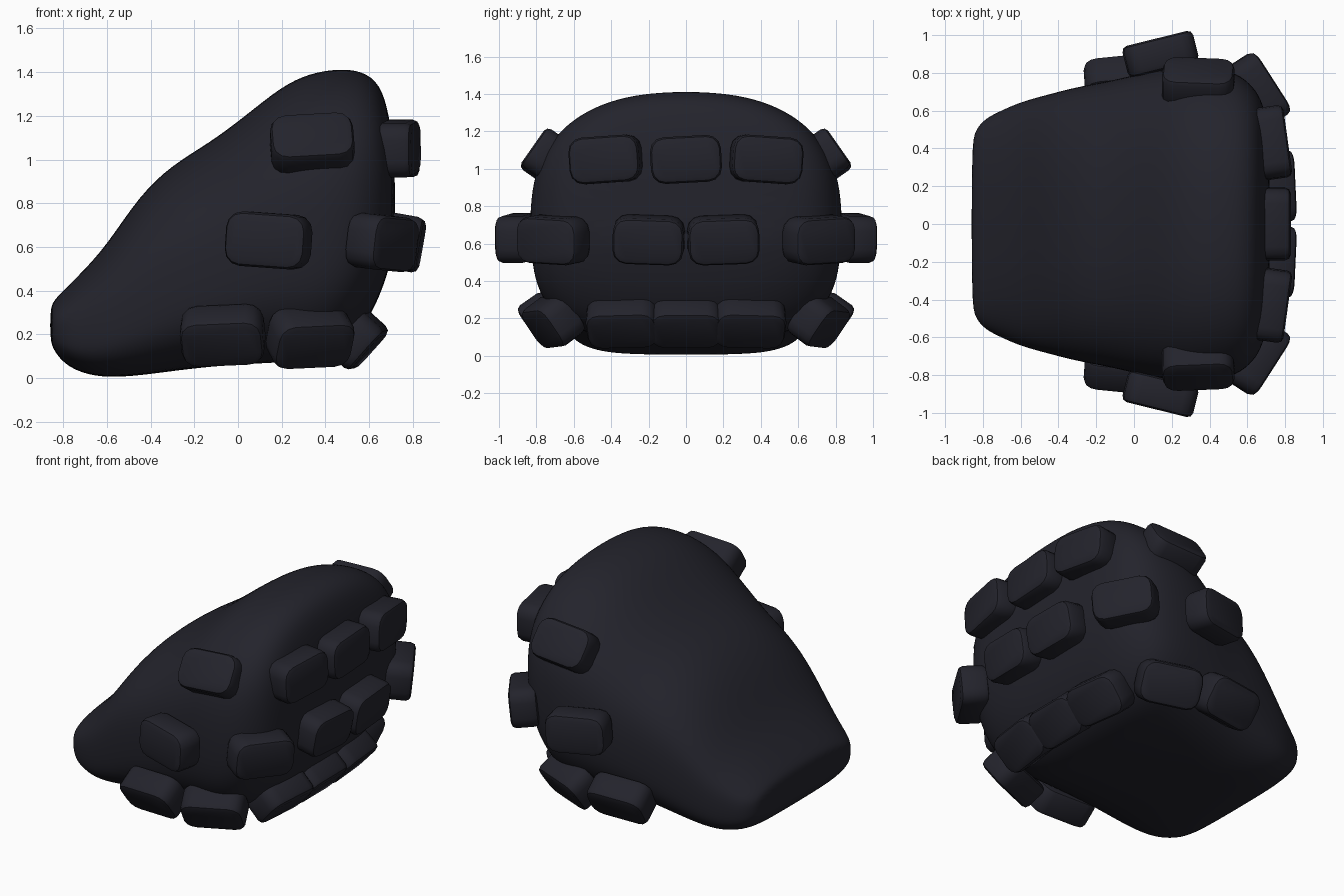
import bpy, bmesh, math
from mathutils import Matrix, Vector

cube = bpy.data.objects.get("Cube")
if cube:
    bpy.data.objects.remove(cube, do_unlink=True)

# Single dark slate colour
slate = bpy.data.materials.new("dark_slate")
slate.use_nodes = True
color = (0.017, 0.017, 0.025, 1)
slate.diffuse_color = color
shader = slate.node_tree.nodes["Principled BSDF"]
shader.inputs["Base Color"].default_value = color
shader.inputs["Roughness"].default_value = 0.8


def add_object(name, bm, angle):
    bmesh.ops.recalc_face_normals(bm, faces=bm.faces[:])
    mesh = bpy.data.meshes.new(name)
    bm.to_mesh(mesh)
    bm.free()
    mesh.materials.append(slate)
    obj = bpy.data.objects.new(name, mesh)
    bpy.context.collection.objects.link(obj)
    bpy.ops.object.select_all(action="DESELECT")
    obj.select_set(True)
    bpy.context.view_layer.objects.active = obj
    bpy.ops.object.shade_smooth_by_angle(angle=math.radians(angle))
    return obj


# Body: lofted rounded sections (x, bottom, top, half width, lower power)
SECTIONS = [
    (-0.86, 0.17, 0.32, 0.42, 4),
    (-0.84, 0.12, 0.36, 0.50, 4),
    (-0.79, 0.06, 0.41, 0.56, 4),
    (-0.71, 0.02, 0.49, 0.60, 4),
    (-0.60, 0.00, 0.61, 0.65, 4),
    (-0.45, 0.01, 0.84, 0.69, 4),
    (-0.30, 0.03, 0.98, 0.73, 3.6),
    (-0.13, 0.05, 1.08, 0.76, 3.4),
    (0.03, 0.06, 1.20, 0.80, 3.2),
    (0.20, 0.07, 1.34, 0.83, 3.2),
    (0.33, 0.07, 1.40, 0.84, 3.2),
    (0.46, 0.11, 1.42, 0.83, 3.2),
    (0.57, 0.22, 1.41, 0.79, 3),
    (0.65, 0.37, 1.35, 0.71, 3),
    (0.69, 0.50, 1.22, 0.62, 3),
    (0.72, 0.60, 1.00, 0.45, 3),
]
RING = 28


def section_ring(bm, x, low, high, width, power):
    ring = []
    for i in range(RING):
        a = math.tau * i / RING
        c, s = math.cos(a), math.sin(a)
        n = 2.4 if s >= 0 else power
        y = width * math.copysign(abs(c) ** (2 / n), c)
        z = (low + high) / 2 + (high - low) / 2 * math.copysign(abs(s) ** (2 / n), s)
        ring.append(bm.verts.new((x, y, z)))
    return ring


bm = bmesh.new()
rings = [section_ring(bm, *s) for s in SECTIONS]
for a, b in zip(rings, rings[1:]):
    for i in range(RING):
        j = (i + 1) % RING
        bm.faces.new((a[i], a[j], b[j], b[i]))
bm.faces.new(rings[0])
bm.faces.new(rings[-1])
body = add_object("body", bm, 60)
smooth = body.modifiers.new("smooth", "SUBSURF")
smooth.levels = smooth.render_levels = 2


# Rounded block, thickness on local x, facing outwards by yaw and pitch
def add_block(name, place, yaw, pitch, roll):
    bm = bmesh.new()
    size = Vector((0.17, 0.38, 0.25))
    bmesh.ops.create_cube(bm, size=1, matrix=Matrix.Diagonal(size).to_4x4())
    corners = [e for e in bm.edges
               if abs(e.verts[0].co.x - e.verts[1].co.x) > 0.1]
    bmesh.ops.bevel(bm, geom=corners, offset=0.075, segments=3,
                    profile=0.5, affect="EDGES")
    rims = [e for e in bm.edges
            if abs(e.verts[0].co.x - e.verts[1].co.x) < 0.01]
    bmesh.ops.bevel(bm, geom=rims, offset=0.03, segments=2,
                    profile=0.5, affect="EDGES")
    turn = (Matrix.Rotation(math.radians(yaw), 4, "Z")
            @ Matrix.Rotation(math.radians(-pitch), 4, "Y")
            @ Matrix.Rotation(math.radians(roll), 4, "X"))
    bm.transform(Matrix.Translation(place) @ turn)
    add_object(name, bm, 40)


# Blocks: name, place, yaw, pitch, roll; mirrored over y when off centre
BLOCKS = [
    ("upper_side_block", (0.34, 0.75, 1.07), 90, 35, -4),
    ("upper_rear_block", (0.73, 0.43, 1.05), 8, 0, -4),
    ("upper_middle_block", (0.745, 0, 1.05), 0, 0, 3),
    ("middle_side_block", (0.14, 0.90, 0.63), 104, 0, 4),
    ("middle_corner_block", (0.66, 0.71, 0.62), 33, -6, 3),
    ("middle_rear_block", (0.755, 0.20, 0.62), 3, -10, 2),
    ("lower_side_block", (-0.07, 0.76, 0.195), 94, -35, -3),
    ("lower_corner_block", (0.33, 0.71, 0.185), 68, -35, -3),
    ("lower_rear_block", (0.54, 0.34, 0.18), 5, -42, -2),
    ("lower_middle_block", (0.55, 0, 0.18), 0, -42, 0),
]
for name, (x, y, z), yaw, pitch, roll in BLOCKS:
    if y == 0:
        add_block(name, (x, y, z), yaw, pitch, roll)
        continue
    for side, sign in (("back", 1), ("front", -1)):
        add_block(f"{name}_{side}", (x, sign * y, z), sign * yaw, pitch, sign * roll)
